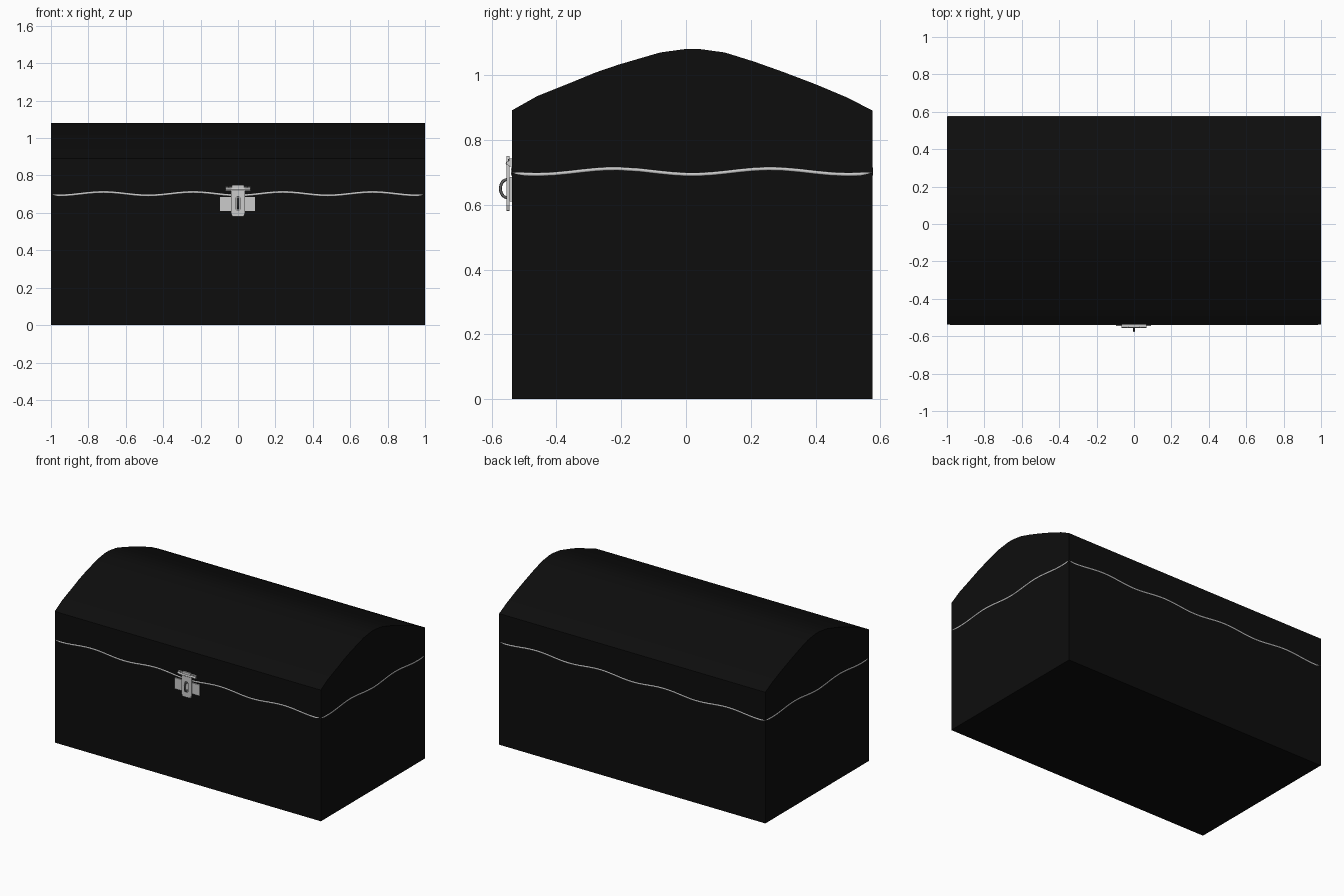
import bpy, bmesh, math
from mathutils import Vector

if "Cube" in bpy.data.objects:
    bpy.data.objects.remove(bpy.data.objects["Cube"])

X, Y0, Y1 = 0.999, -0.538, 0.576
YC = 0.02
EAVE = 0.89
PROFILE = [(-0.54, .89), (-.46, .935), (-.36, .975), (-.28, 1.008), (-.21, 1.032), (-.08, 1.07),
           (0, 1.081), (.04, 1.081), (.12, 1.07), (.21, 1.042), (.30, 1.01), (.40, .972),
           (.50, .93), (.577, .89)]

black = bpy.data.materials.new("black")
black.diffuse_color = (0.004, 0.004, 0.004, 1)
black.use_nodes = True
black.node_tree.nodes["Principled BSDF"].inputs["Base Color"].default_value = black.diffuse_color
dark = bpy.data.materials.new("dark_metal")
dark.diffuse_color = (0.12, 0.12, 0.12, 1)
dark.use_nodes = True
dark.node_tree.nodes["Principled BSDF"].inputs["Base Color"].default_value = dark.diffuse_color


def wave(x, y):
    # Seam height: equal ripples on all four sides
    t = x if y in (Y0, Y1) and abs(x) < X else y - YC
    if abs(x) == X and y in (Y0, Y1):
        return 0.699
    return 0.7025 - 0.009 * math.cos(2 * math.pi * t / 0.48)


def roof(y):
    for (a, za), (b, zb) in zip(PROFILE, PROFILE[1:]):
        if a <= y <= b:
            return za + (zb - za) * (y - a) / (b - a)
    return EAVE


NX = 50
xs = [-X + 2 * X * i / NX for i in range(NX)] + [X]
ys = [Y0] + [p[0] for p in PROFILE[1:-1]] + [Y1]
ys = sorted(ys + [(a + b) / 2 for a, b in zip(ys, ys[1:])])
NY = len(ys) - 1
# Counter-clockwise outline of the box
outline = ([(x, Y0) for x in xs[:-1]] + [(X, y) for y in ys[:-1]] +
           [(x, Y1) for x in reversed(xs[1:])] + [(-X, y) for y in reversed(ys[1:])])


def finish(bm, name, mat=None, smooth=None):
    bmesh.ops.recalc_face_normals(bm, faces=bm.faces)
    me = bpy.data.meshes.new(name)
    bm.to_mesh(me)
    bm.free()
    ob = bpy.data.objects.new(name, me)
    bpy.context.collection.objects.link(ob)
    if mat:
        me.materials.append(mat)
    if smooth:
        bpy.ops.object.select_all(action='DESELECT')
        bpy.context.view_layer.objects.active = ob
        ob.select_set(True)
        bpy.ops.object.shade_smooth_by_angle(angle=math.radians(smooth))
    return ob


def wall(bm, low, high):
    lo = [bm.verts.new((x, y, low(x, y))) for x, y in outline]
    hi = [bm.verts.new((x, y, high(x, y))) for x, y in outline]
    n = len(lo)
    for i in range(n):
        j = (i + 1) % n
        bm.faces.new((lo[i], lo[j], hi[j], hi[i]))
    return lo, hi


# Chest body with a rippled rim
bm = bmesh.new()
lo, hi = wall(bm, lambda x, y: 0, wave)
bm.faces.new(lo[::-1])
finish(bm, "chest_body", black)

# Domed lid with matching rippled edge
bm = bmesh.new()
lo, hi = wall(bm, wave, lambda x, y: roof(y) if abs(x) == X else EAVE)
right = hi[NX:NX + NY + 1]
left = (hi[2 * NX + NY:] + [hi[0]])[::-1]
front, back = hi[1:NX], hi[NX + NY + 1:2 * NX + NY]
for i in range(NY):
    loop = [left[i]] + (front if i == 0 else []) + [right[i], right[i + 1]]
    loop += (back if i == NY - 1 else []) + [left[i + 1]]
    bm.faces.new(loop)
finish(bm, "lid", black, 30)


def tube(name, pts, radius, cyclic, mat=None):
    cu = bpy.data.curves.new(name, 'CURVE')
    cu.dimensions = '3D'
    cu.bevel_depth = radius
    cu.bevel_resolution = 2
    cu.use_fill_caps = True
    sp = cu.splines.new('POLY')
    sp.points.add(len(pts) - 1)
    for p, co in zip(sp.points, pts):
        p.co = (*co, 1)
    sp.use_cyclic_u = cyclic
    if mat:
        cu.materials.append(mat)
    ob = bpy.data.objects.new(name, cu)
    bpy.context.collection.objects.link(ob)


# Metal trim running along the seam
inset = 0.005
tube("seam_trim", [(max(-X + inset, min(X - inset, x)), max(Y0 + inset, min(Y1 - inset, y)),
                    wave(x, y)) for x, y in outline], 0.007, True)


def plate(name, outer, y_front, y_back, hole=None, mat=None):
    # Flat plate in the front plane, optionally with a slot of equal point count
    bm = bmesh.new()
    rings = [[[bm.verts.new((x, y, z)) for x, z in pts] for y in (y_front, y_back)]
             for pts in ([outer, hole] if hole else [outer])]
    n = len(outer)
    for f, b in rings:
        for i in range(n):
            bm.faces.new((f[i], f[(i + 1) % n], b[(i + 1) % n], b[i]))
    for k in (0, 1):
        if hole:
            o, h = rings[0][k], rings[1][k]
            for i in range(n):
                bm.faces.new((o[i], o[(i + 1) % n], h[(i + 1) % n], h[i]))
        else:
            bm.faces.new(rings[0][k])
    return finish(bm, name, mat)


def rect(x0, x1, z0, z1):
    return [(x0, z0), (x1, z0), (x1, z1), (x0, z1)]


# Latch: backing plate on the body, hinge leaf on the lid
plate("latch_base_plate", rect(-.095, .092, .61, .685), -.545, -.536)
plate("latch_hinge_leaf", rect(-.066, .066, .718, .742), -.547, -.536)

# Hinge barrel with centre knuckle
tube("hinge_barrel", [(-.068, -.548, .728), (.068, -.548, .728)], .007, False)
tube("hinge_knuckle", [(-.036, -.549, .728), (.036, -.549, .728)], .008, False)

# Hasp with rounded foot and a slot
N = 16
outer, slot = [], []
for i in range(N):
    a = 2 * math.pi * (i + .5) / N
    c, s = math.cos(a), math.sin(a)
    k = abs(c) ** .35 * (1 if c > 0 else -1)
    outer.append((.038 * k, .75 if s > .7 else (.72 if s > 0 else .59 + .012 * (s + 1) - .01 * (s < -.7))))
    slot.append((.013 * c, .65 + (.024 if s > 0 else -.024) + .013 * s))
plate("hasp", outer, -.554, -.545, slot)

# Staple loop through the slot
tube("staple", [(0, -.552 - .021 * math.sin(math.pi * t / 12), .65 - .028 * math.cos(math.pi * t / 12))
                for t in range(-2, 15)], .0045, False, dark)

# Rivets on the hinge leaf
for x in (-.05, .05):
    tube("rivet", [(x, -.545, .737), (x, -.549, .737)], .004, False, dark)
